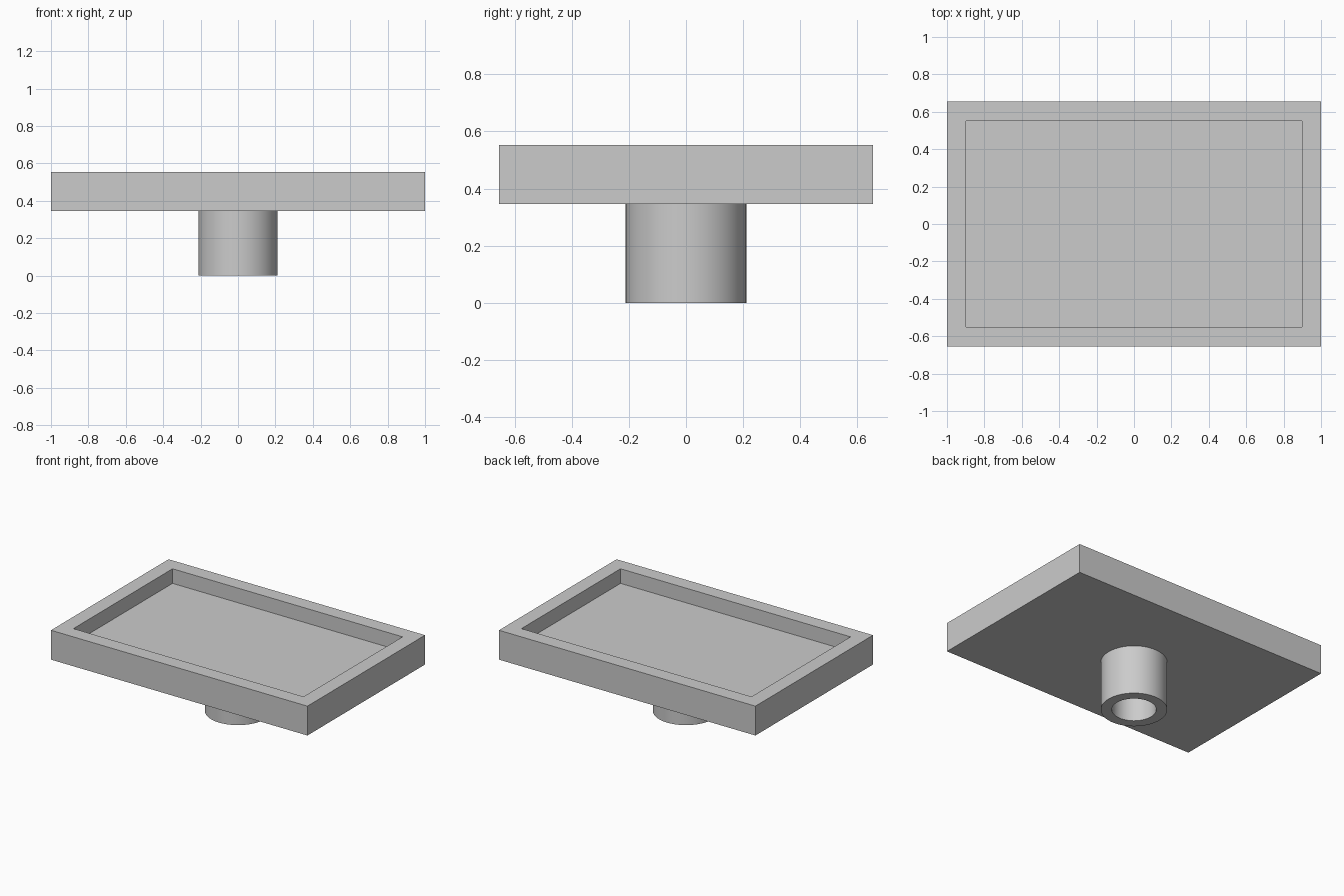
import bpy
import bmesh
import math
from mathutils import Matrix, Vector

cube = bpy.data.objects.get("Cube")
if cube:
    bpy.data.objects.remove(cube, do_unlink=True)

# Overall sizes
LENGTH, WIDTH = 2.0, 1.31
BASE_Z, TOP_Z = 0.346, 0.553
RIM, RECESS = 0.103, 0.103
OUTER_R, INNER_R = 0.211, 0.141

grey = bpy.data.materials.new("plain grey")
grey.use_nodes = True
colour = (0.6, 0.6, 0.6, 1.0)
grey.diffuse_color = colour
grey.node_tree.nodes["Principled BSDF"].inputs["Base Color"].default_value = colour


def add_object(name, bm):
    bmesh.ops.recalc_face_normals(bm, faces=bm.faces)
    mesh = bpy.data.meshes.new(name)
    bm.to_mesh(mesh)
    bm.free()
    mesh.materials.append(grey)
    obj = bpy.data.objects.new(name, mesh)
    bpy.context.collection.objects.link(obj)
    return obj


# Tray: a slab whose top face is inset and pushed down
bm = bmesh.new()
height = TOP_Z - BASE_Z
place = Matrix.Translation((0, 0, BASE_Z + height / 2)) @ Matrix.Diagonal((LENGTH, WIDTH, height, 1))
bmesh.ops.create_cube(bm, size=1, matrix=place)
top = max(bm.faces, key=lambda f: f.calc_center_median().z)
bmesh.ops.inset_region(bm, faces=[top], thickness=RIM, use_even_offset=True)
floor = bmesh.ops.extrude_face_region(bm, geom=[top])
bmesh.ops.translate(bm, vec=(0, 0, -RECESS),
                    verts=[v for v in floor["geom"] if isinstance(v, bmesh.types.BMVert)])
if top.is_valid:
    bmesh.ops.delete(bm, geom=[top], context="FACES_ONLY")
add_object("tray", bm)

# Hollow stem: a wall profile spun around the vertical axis
bm = bmesh.new()
profile = [(INNER_R, BASE_Z), (INNER_R, 0), (OUTER_R, 0), (OUTER_R, BASE_Z)]
verts = [bm.verts.new(Vector((r, 0, z))) for r, z in profile]
edges = [bm.edges.new(pair) for pair in zip(verts, verts[1:])]
bmesh.ops.spin(bm, geom=verts + edges, cent=(0, 0, 0), axis=(0, 0, 1),
               angle=math.tau, steps=64, use_merge=True)
bmesh.ops.remove_doubles(bm, verts=bm.verts, dist=0.0001)
# Orient the open shell outwards
stem = add_object("stem", bm)
if any(p.normal.z > 0.5 for p in stem.data.polygons):
    stem.data.flip_normals()

bpy.ops.object.select_all(action="DESELECT")
stem.select_set(True)
bpy.context.view_layer.objects.active = stem
bpy.ops.object.shade_smooth_by_angle(angle=math.radians(30))
